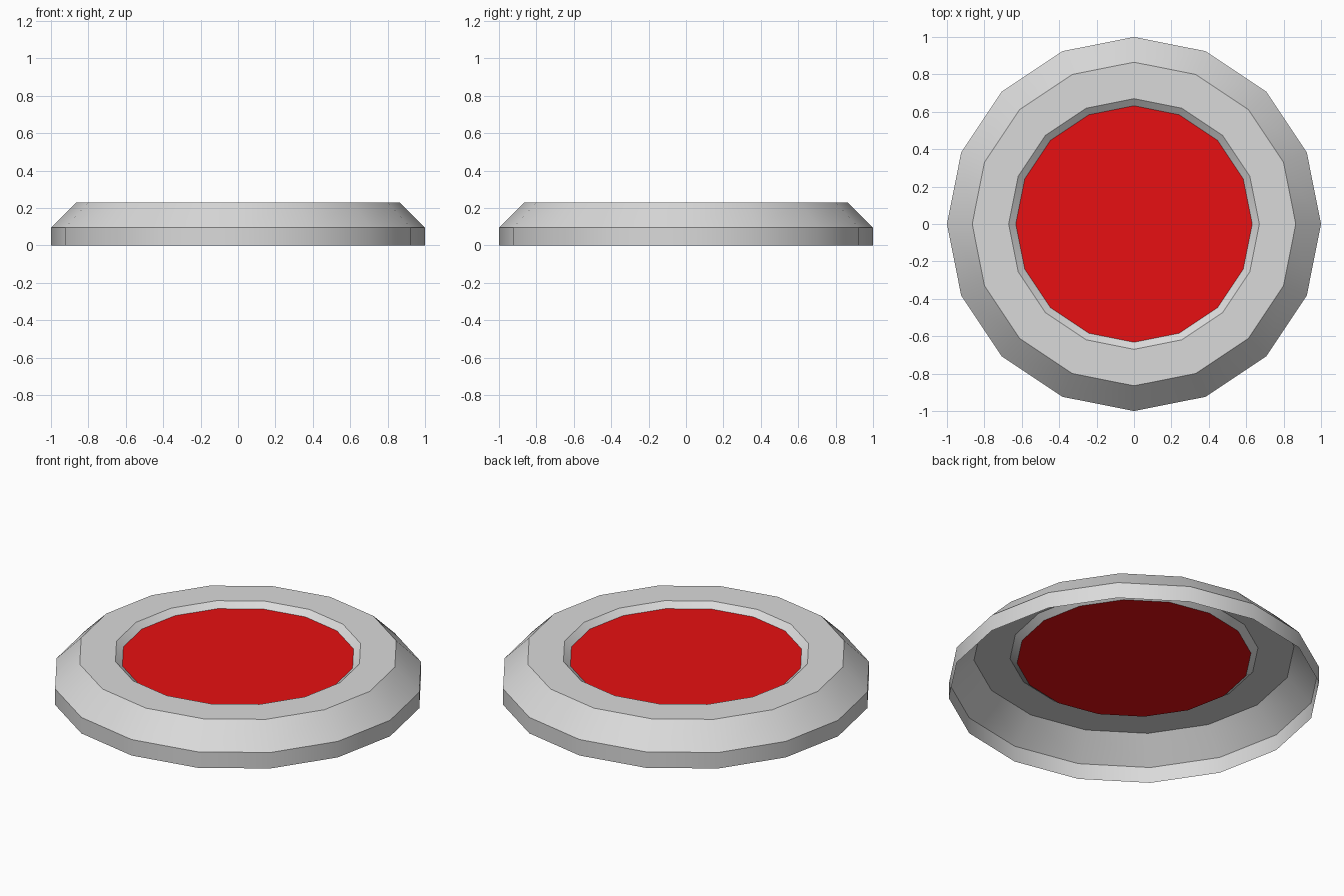
import bpy, bmesh
from math import radians, tau
from mathutils import Vector

SIDES = 16

cube = bpy.data.objects.get("Cube")
if cube:
    bpy.data.objects.remove(cube, do_unlink=True)


def make_material(name, colour):
    mat = bpy.data.materials.new(name)
    mat.use_nodes = True
    mat.diffuse_color = colour
    mat.node_tree.nodes["Principled BSDF"].inputs["Base Color"].default_value = colour
    return mat


def add_object(name, bm, mat):
    mesh = bpy.data.meshes.new(name)
    bm.to_mesh(mesh)
    bm.free()
    mesh.materials.append(mat)
    obj = bpy.data.objects.new(name, mesh)
    bpy.context.collection.objects.link(obj)
    return obj


grey = make_material("light grey", (0.70, 0.70, 0.70, 1))
red = make_material("red", (0.80, 0.005, 0.006, 1))

# Housing: open shell with upright base, sloped shoulder, flat rim and inner lip
profile = [(1.0, 0.0), (1.0, 0.095), (0.865, 0.23), (0.67, 0.23), (0.632, 0.2)]
bm = bmesh.new()
points = [bm.verts.new((r, 0, z)) for r, z in profile]
edges = [bm.edges.new(pair) for pair in zip(points, points[1:])]
bmesh.ops.spin(bm, geom=points + edges, cent=(0, 0, 0), axis=(0, 0, 1),
               angle=tau, steps=SIDES)
bmesh.ops.remove_doubles(bm, verts=bm.verts[:], dist=0.001)
bm.normal_update()
# Point every face outward or upward
for face in bm.faces:
    centre = face.calc_center_median()
    if face.normal.dot(Vector((centre.x, centre.y, 0))) < -0.01:
        outward = face.normal.z > 0.01
    else:
        outward = face.normal.z > -0.01
    if not outward:
        face.normal_flip()
housing = add_object("housing", bm, grey)

# Button face: flat disc sunk inside the lip
bm = bmesh.new()
bmesh.ops.create_circle(bm, cap_ends=True, segments=SIDES, radius=profile[-1][0])
bmesh.ops.translate(bm, verts=bm.verts[:], vec=(0, 0, profile[-1][1]))
bm.normal_update()
for face in bm.faces:
    if face.normal.z < 0:
        face.normal_flip()
add_object("button_face", bm, red)

# Smooth around the ring, sharp between the bands
bpy.ops.object.select_all(action='DESELECT')
housing.select_set(True)
bpy.context.view_layer.objects.active = housing
bpy.ops.object.shade_smooth_by_angle(angle=radians(30))
